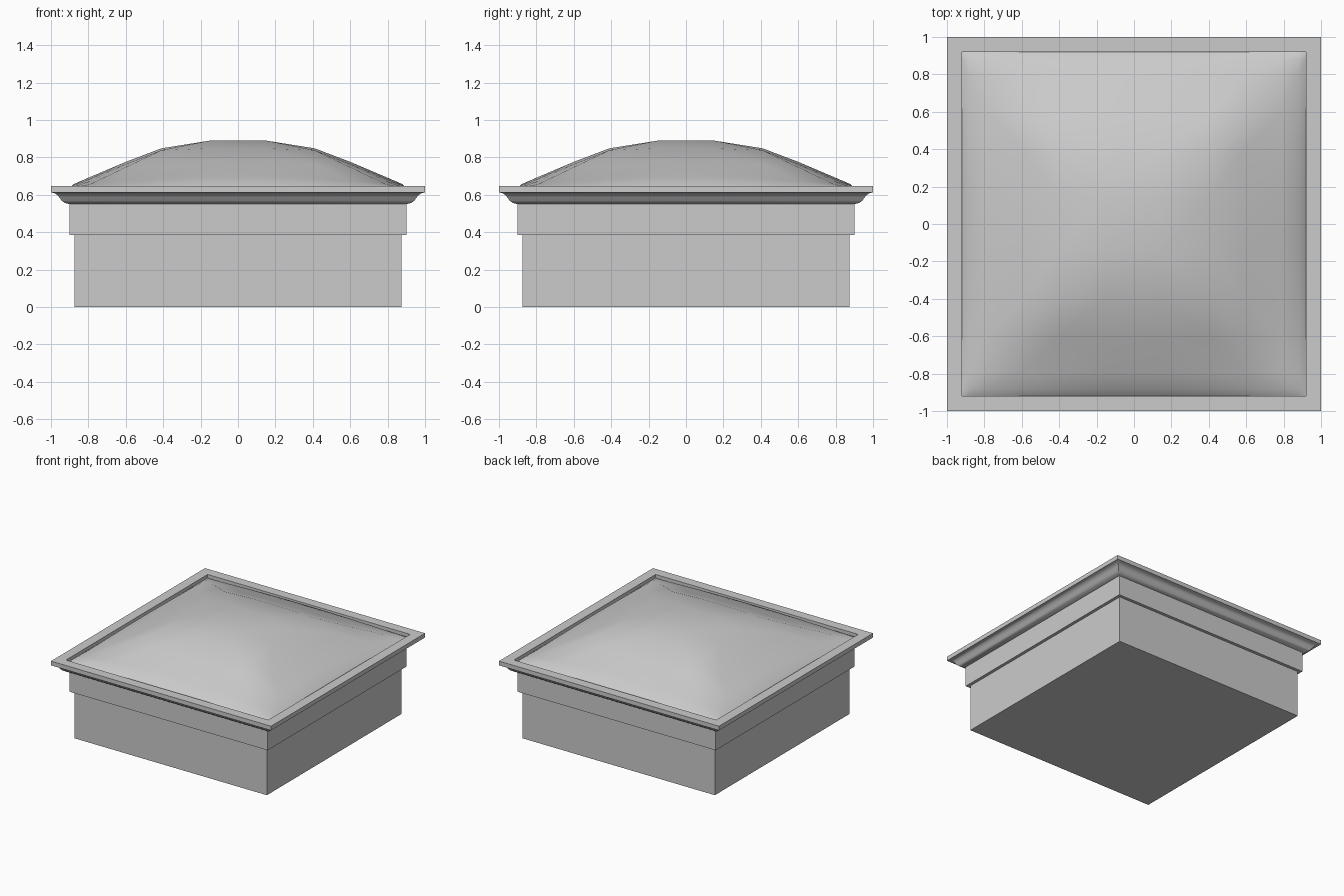
import bpy, bmesh

if "Cube" in bpy.data.objects:
    bpy.data.objects.remove(bpy.data.objects["Cube"])


def finish(name, bm, angle=0.5):
    bmesh.ops.recalc_face_normals(bm, faces=bm.faces)
    mesh = bpy.data.meshes.new(name)
    bm.to_mesh(mesh)
    bm.free()
    ob = bpy.data.objects.new(name, mesh)
    bpy.context.collection.objects.link(ob)
    bpy.ops.object.select_all(action='DESELECT')
    ob.select_set(True)
    bpy.context.view_layer.objects.active = ob
    bpy.ops.object.shade_smooth_by_angle(angle=angle)
    return ob


def square_loft(name, profile, cap=False):
    """Sweep a (half width, height) profile around a square."""
    bm = bmesh.new()
    rings = [[bm.verts.new((sx * r, sy * r, z))
              for sx, sy in ((-1, -1), (1, -1), (1, 1), (-1, 1))]
             for r, z in profile]
    for a, b in zip(rings, rings[1:]):
        for i in range(4):
            j = (i + 1) % 4
            bm.faces.new((a[i], a[j], b[j], b[i]))
    if cap:
        bm.faces.new(rings[0])
        bm.faces.new(rings[-1])
    return finish(name, bm)


# Base curb
square_loft("curb", [(0.875, 0), (0.875, 0.385)], cap=True)

# Frame: flat band, moulded cove, overhanging rim and inner lip
square_loft("frame", [
    (0.875, 0.385), (0.90, 0.385), (0.90, 0.55), (0.925, 0.556),
    (0.943, 0.568), (0.955, 0.586), (0.967, 0.60), (0.982, 0.609),
    (1.0, 0.613), (1.0, 0.648), (0.92, 0.648), (0.92, 0.62)])

# Shallow dome with softened hips
levels = [(0.15, 0.89, 0.0), (0.41, 0.85, 0.012), (0.60, 0.778, 0.03),
          (0.79, 0.697, 0.04), (0.88, 0.657, 0.018), (0.92, 0.62, 0.0)]
half = [l[0] for l in levels]
coords = [-c for c in reversed(half)] + half


def dome_height(x, y):
    m = max(abs(x), abs(y))
    t = min(abs(x), abs(y)) / m
    z, drop = next((z, d) for r, z, d in levels if r == m)
    return z - drop * t * t


bm = bmesh.new()
grid = [[bm.verts.new((x, y, dome_height(x, y))) for x in coords] for y in coords]
n = len(coords)
for j in range(n - 1):
    for i in range(n - 1):
        a, b = grid[j][i], grid[j][i + 1]
        d, c = grid[j + 1][i], grid[j + 1][i + 1]
        # split each cell along the hip direction
        if (a.co.x + b.co.x) * (a.co.y + d.co.y) >= 0:
            bm.faces.new((a, b, c))
            bm.faces.new((a, c, d))
        else:
            bm.faces.new((a, b, d))
            bm.faces.new((b, c, d))
dome = finish("dome", bm, 0.7)
